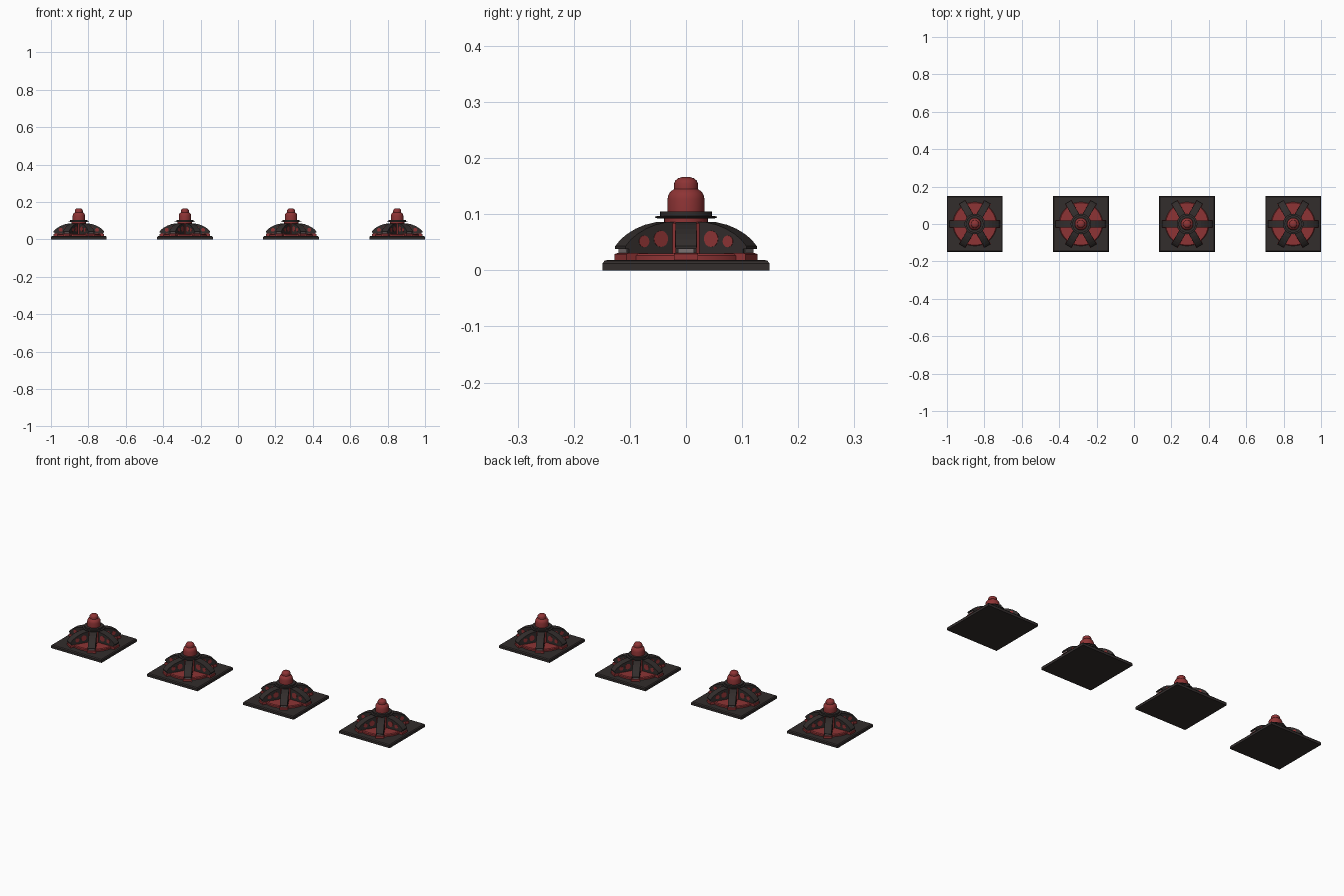
import bpy, bmesh, math
from mathutils import Matrix, Vector

if "Cube" in bpy.data.objects:
    bpy.data.objects.remove(bpy.data.objects["Cube"])


def material(name, rgb):
    m = bpy.data.materials.new(name)
    m.diffuse_color = (*rgb, 1)
    m.use_nodes = True
    m.node_tree.nodes["Principled BSDF"].inputs["Base Color"].default_value = m.diffuse_color
    return m


RED = material("dull red", (0.27, 0.034, 0.035))
DARK = material("charcoal", (0.032, 0.026, 0.025))
GREY = material("grey", (0.2, 0.17, 0.17))
CENTRES = [-0.851, -0.2837, 0.2837, 0.851]


def place(name, bm, mat, smooth=False):
    """Turn a bmesh into one shared mesh, placed once per unit."""
    bmesh.ops.recalc_face_normals(bm, faces=bm.faces)
    mesh = bpy.data.meshes.new(name)
    bm.to_mesh(mesh)
    bm.free()
    mesh.materials.append(mat)
    for i, x in enumerate(CENTRES):
        ob = bpy.data.objects.new(f"{name}_{i + 1}", mesh)
        ob.location.x = x
        bpy.context.collection.objects.link(ob)
    if smooth:
        bpy.ops.object.select_all(action='DESELECT')
        ob.select_set(True)
        bpy.context.view_layer.objects.active = ob
        bpy.ops.object.shade_smooth_by_angle(angle=math.radians(35))


def lathe(name, profile, mat, steps=32):
    bm = bmesh.new()
    vs = [bm.verts.new((r, 0, z)) for r, z in profile]
    es = [bm.edges.new(p) for p in zip(vs, vs[1:])]
    bmesh.ops.spin(bm, geom=vs + es, cent=(0, 0, 0), axis=(0, 0, 1),
                   angle=2 * math.pi, steps=steps)
    bmesh.ops.remove_doubles(bm, verts=bm.verts, dist=1e-5)
    place(name, bm, mat, True)


# square base: slab with a stepped, bevelled upper edge
bm = bmesh.new()
levels = [(0.149, 0), (0.149, 0.012), (0.145, 0.017), (0.141, 0.018)]
rings = [[bm.verts.new((sx * h, sy * h, z)) for sx, sy in
          ((-1, -1), (1, -1), (1, 1), (-1, 1))] for h, z in levels]
bm.faces.new(rings[0])
bm.faces.new(rings[-1])
for a, b in zip(rings, rings[1:]):
    for i in range(4):
        j = (i + 1) % 4
        bm.faces.new((a[i], a[j], b[j], b[i]))
place("square_base", bm, DARK)

# round red floor and centre column
lathe("floor_disc", [(0, 0.017), (0.117, 0.017), (0.117, 0.026), (0.113, 0.03), (0, 0.03)], RED, 48)
lathe("column", [(0.043, 0.029), (0.043, 0.083), (0.039, 0.086), (0.039, 0.094)], RED)

# dark stepped collar
lathe("collar", [(0, 0.092), (0.05, 0.092), (0.055, 0.094), (0.055, 0.096),
                 (0.046, 0.097), (0.046, 0.105), (0, 0.105)], DARK)

# rounded two-stage cap
lathe("cap", [(0.033, 0.104), (0.033, 0.127), (0.0315, 0.134), (0.028, 0.140), (0.021, 0.145),
              (0.021, 0.155), (0.019, 0.160), (0.014, 0.164), (0.007, 0.166), (0, 0.1663)], RED)

# six curved ribs around the column
RIB = [(0.02, 0.03), (0.128, 0.03), (0.128, 0.038), (0.135, 0.038), (0.135, 0.043), (0.124, 0.055),
       (0.11, 0.065), (0.093, 0.074), (0.074, 0.081), (0.05, 0.086), (0.02, 0.086)]
FOOT = [(0.09, 0.017), (0.135, 0.017), (0.135, 0.029), (0.128, 0.031), (0.09, 0.031)]
GRILLE = [(0.12, 0.031), (0.131, 0.031), (0.131, 0.038), (0.12, 0.038)]


def radial_plates(name, outline, width, mat):
    bm = bmesh.new()
    for k in range(6):
        turn = Matrix.Rotation(k * math.pi / 3, 3, 'Z')
        f = bm.faces.new([bm.verts.new(turn @ Vector((r, -width / 2, z))) for r, z in outline])
        out = bmesh.ops.extrude_face_region(bm, geom=[f])
        vs = [g for g in out["geom"] if isinstance(g, bmesh.types.BMVert)]
        bmesh.ops.translate(bm, verts=vs, vec=turn @ Vector((0, width, 0)))
    place(name, bm, mat)


radial_plates("rib", RIB, 0.037, DARK)
radial_plates("rib_foot", FOOT, 0.042, RED)
radial_plates("rib_foot_grille", GRILLE, 0.028, GREY)

# round inlays on both sides of each rib
for label, r, z, rad in (("large", 0.0625, 0.056, 0.0145), ("small", 0.097, 0.0515, 0.0105)):
    bm = bmesh.new()
    for k in range(6):
        m = (Matrix.Rotation(k * math.pi / 3, 4, 'Z') @ Matrix.Translation((r, 0, z))
             @ Matrix.Rotation(math.pi / 2, 4, 'X'))
        bmesh.ops.create_cone(bm, cap_ends=True, segments=16, radius1=rad, radius2=rad,
                              depth=0.039, matrix=m)
    place(f"{label}_rib_inlay", bm, RED)
